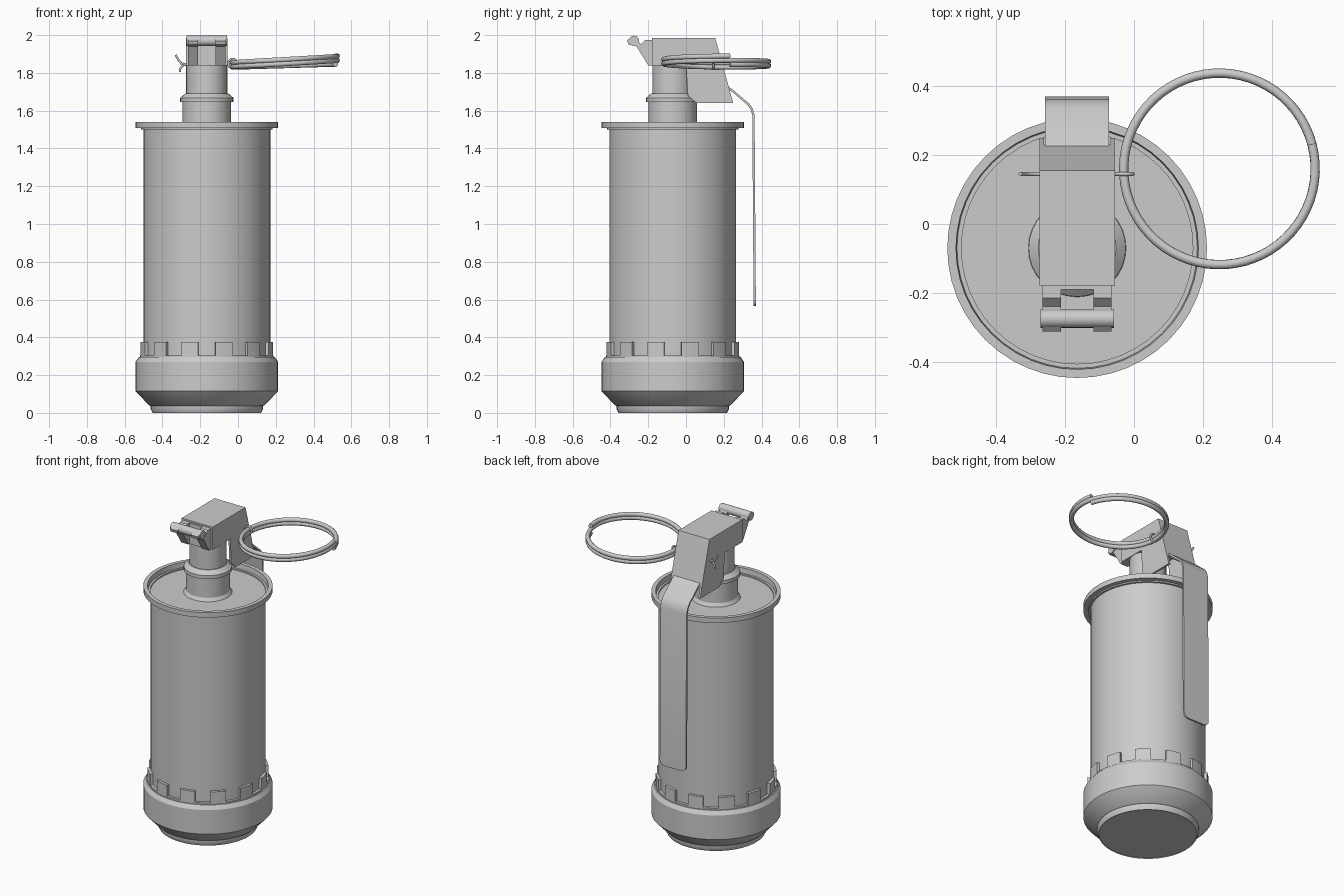
import bpy, bmesh
from math import pi, sin, cos, radians
from mathutils import Vector

if "Cube" in bpy.data.objects:
    bpy.data.objects.remove(bpy.data.objects["Cube"])

CX, CY = -0.165, -0.07   # canister axis

grey = bpy.data.materials.new("plain grey")
grey.use_nodes = True
GREY = (0.6, 0.6, 0.6, 1)
grey.diffuse_color = GREY
grey.node_tree.nodes["Principled BSDF"].inputs["Base Color"].default_value = GREY


def finish(bm, name, smooth=True):
    bmesh.ops.recalc_face_normals(bm, faces=bm.faces)
    me = bpy.data.meshes.new(name)
    bm.to_mesh(me)
    bm.free()
    me.materials.append(grey)
    ob = bpy.data.objects.new(name, me)
    bpy.context.collection.objects.link(ob)
    if smooth:
        bpy.ops.object.select_all(action="DESELECT")
        ob.select_set(True)
        bpy.context.view_layer.objects.active = ob
        bpy.ops.object.shade_smooth_by_angle(angle=radians(30))
    return ob


def lathe(name, profile, segments=48):
    """Spin an (r, z) profile round the canister axis."""
    bm = bmesh.new()
    verts = [bm.verts.new((CX + r, CY, z)) for r, z in profile]
    edges = [bm.edges.new(pair) for pair in zip(verts, verts[1:])]
    bmesh.ops.spin(bm, geom=verts + edges, cent=(CX, CY, 0), axis=(0, 0, 1),
                   angle=2 * pi, steps=segments)
    bmesh.ops.remove_doubles(bm, verts=bm.verts, dist=0.0005)
    return finish(bm, name)


def prism_mesh(outline, x0, x1):
    """Extrude a (y, z) outline sideways; x is measured from the axis."""
    bm = bmesh.new()
    face = bm.faces.new([bm.verts.new((CX + x0, y, z)) for y, z in outline])
    new = bmesh.ops.extrude_face_region(bm, geom=[face])["geom"]
    moved = [v for v in new if isinstance(v, bmesh.types.BMVert)]
    bmesh.ops.translate(bm, verts=moved, vec=(x1 - x0, 0, 0))
    return bm


def prism(name, outline, x0, x1):
    return finish(prism_mesh(outline, x0, x1), name)


def strip(path, t):
    """Thicken an open (y, z) path into a closed outline."""
    pts = [Vector(p) for p in path]
    inner = []
    for i, p in enumerate(pts):
        d = (pts[min(i + 1, len(pts) - 1)] - pts[max(i - 1, 0)]).normalized()
        inner.append(p + Vector((d.y, -d.x)) * t)
    return [tuple(p) for p in pts + inner[::-1]]


def wire(name, points, radius):
    cu = bpy.data.curves.new(name, "CURVE")
    cu.dimensions = "3D"
    cu.bevel_depth = radius
    cu.bevel_resolution = 3
    cu.use_fill_caps = True
    sp = cu.splines.new("POLY")
    sp.points.add(len(points) - 1)
    for p, co in zip(sp.points, points):
        p.co = (*co, 1)
    sp.use_smooth = True
    cu.materials.append(grey)
    ob = bpy.data.objects.new(name, cu)
    bpy.context.collection.objects.link(ob)
    return ob


# Canister: base cup, main tube with recessed top, neck and collar
lathe("base_cup", [(0, 0.005), (0.285, 0.005), (0.287, 0), (0.297, 0.02), (0.297, 0.036),
                   (0.306, 0.04), (0.377, 0.115), (0.377, 0.27), (0.36, 0.295),
                   (0.353, 0.295), (0.353, 0.305), (0.33, 0.305)])
lathe("main_tube", [(0.336, 0.29), (0.336, 1.508), (0.377, 1.508), (0.377, 1.54),
                    (0.352, 1.54), (0.348, 1.5), (0, 1.5)])
lathe("neck", [(0.142, 1.5), (0.129, 1.52), (0.129, 1.645), (0.141, 1.645), (0.141, 1.668),
               (0.113, 1.692), (0.108, 1.692), (0.108, 1.86), (0, 1.86)], 32)

# Crown of teeth above the base cup
for k in range(12):
    bm = bmesh.new()
    mid = radians(15 + 30 * k)
    arc = [mid + radians(a) for a in (-7.5, -2.5, 2.5, 7.5)]
    ring_pts = [(0.353, a) for a in arc] + [(0.33, a) for a in arc[::-1]]
    face = bm.faces.new([bm.verts.new((CX + r * cos(a), CY + r * sin(a), 0.3))
                         for r, a in ring_pts])
    geom = bmesh.ops.extrude_face_region(bm, geom=[face])["geom"]
    bmesh.ops.translate(bm, vec=(0, 0, 0.075),
                        verts=[v for v in geom if isinstance(v, bmesh.types.BMVert)])
    finish(bm, f"crown_tooth_{k + 1}")

# Lever housing: side plates, roof with sloping back, and solid core
side = [(-0.18, 1.985), (0.155, 1.985), (0.25, 1.64), (0.055, 1.64), (0.01, 1.68),
        (0.0, 1.84), (-0.18, 1.84)]
for label, s in (("left", 1), ("right", -1)):
    prism(f"housing_plate_{label}", side, s * 0.097, s * 0.11)
roof = strip([(-0.18, 1.985), (0.155, 1.985), (0.231, 1.71)], 0.014)
prism("housing_roof", roof, -0.11, 0.11)
core = [(-0.19, 1.975), (0.05, 1.975), (0.05, 1.84), (-0.19, 1.84)]
prism("housing_core", core, -0.098, 0.098)

# Front prongs that hook round the hinge pin
prong = [(-0.17, 1.975), (-0.215, 1.975), (-0.24, 1.95), (-0.258, 1.985), (-0.29, 1.99),
         (-0.312, 1.97), (-0.305, 1.95), (-0.262, 1.94), (-0.2, 1.84), (-0.17, 1.84)]
for label, s in (("left", 1), ("right", -1)):
    prism(f"front_prong_{label}", prong, s * 0.047, s * 0.1)
pin = [(-0.275 + 0.027 * cos(a * pi / 8), 1.97 + 0.027 * sin(a * pi / 8)) for a in range(16)]
prism("hinge_pin", pin, -0.107, 0.107)

# Long safety lever, with rounded lower corners
path = [(0.09, 1.825), (0.25, 1.71), (0.335, 1.637), (0.353, 1.612), (0.363, 1.575),
        (0.37, 0.565)]
bm = prism_mesh(strip(path, 0.012), -0.093, 0.093)
low = [e for e in bm.edges if all(v.co.z < 0.6 for v in e.verts)
       and abs(e.verts[0].co.x - e.verts[1].co.x) < 0.001]
bmesh.ops.bevel(bm, geom=low, offset=0.035, segments=5, profile=0.5, affect="EDGES")
finish(bm, "safety_lever")

# Pull ring: a two-turn coil, tilted slightly up to the left side
coil = []
turns, steps = 2, 64
for i in range(turns * steps + 1):
    a = radians(15) + 2 * pi * i / steps
    coil.append((0.248 + 0.278 * cos(a), 0.16 + 0.278 * sin(a),
                 1.833 + 0.012 * cos(a) + 0.026 * i / steps * 0.85))
wire("pull_ring", coil, 0.0135)

# Split pin with an eye round the ring and spread ends
PY = 0.145
eye = [(-0.028 + 0.024 * cos(a * pi / 8), PY, 1.85 + 0.024 * sin(a * pi / 8))
       for a in range(17)]
wire("pin_eye", eye, 0.006)
wire("pin_leg_upper", [(-0.05, PY, 1.853), (-0.27, PY, 1.845), (-0.3, PY, 1.85),
                       (-0.315, PY, 1.868), (-0.33, PY, 1.895)], 0.006)
wire("pin_leg_lower", [(-0.05, PY, 1.847), (-0.27, PY, 1.845), (-0.295, PY, 1.838),
                       (-0.307, PY, 1.82), (-0.308, PY, 1.805)], 0.006)
